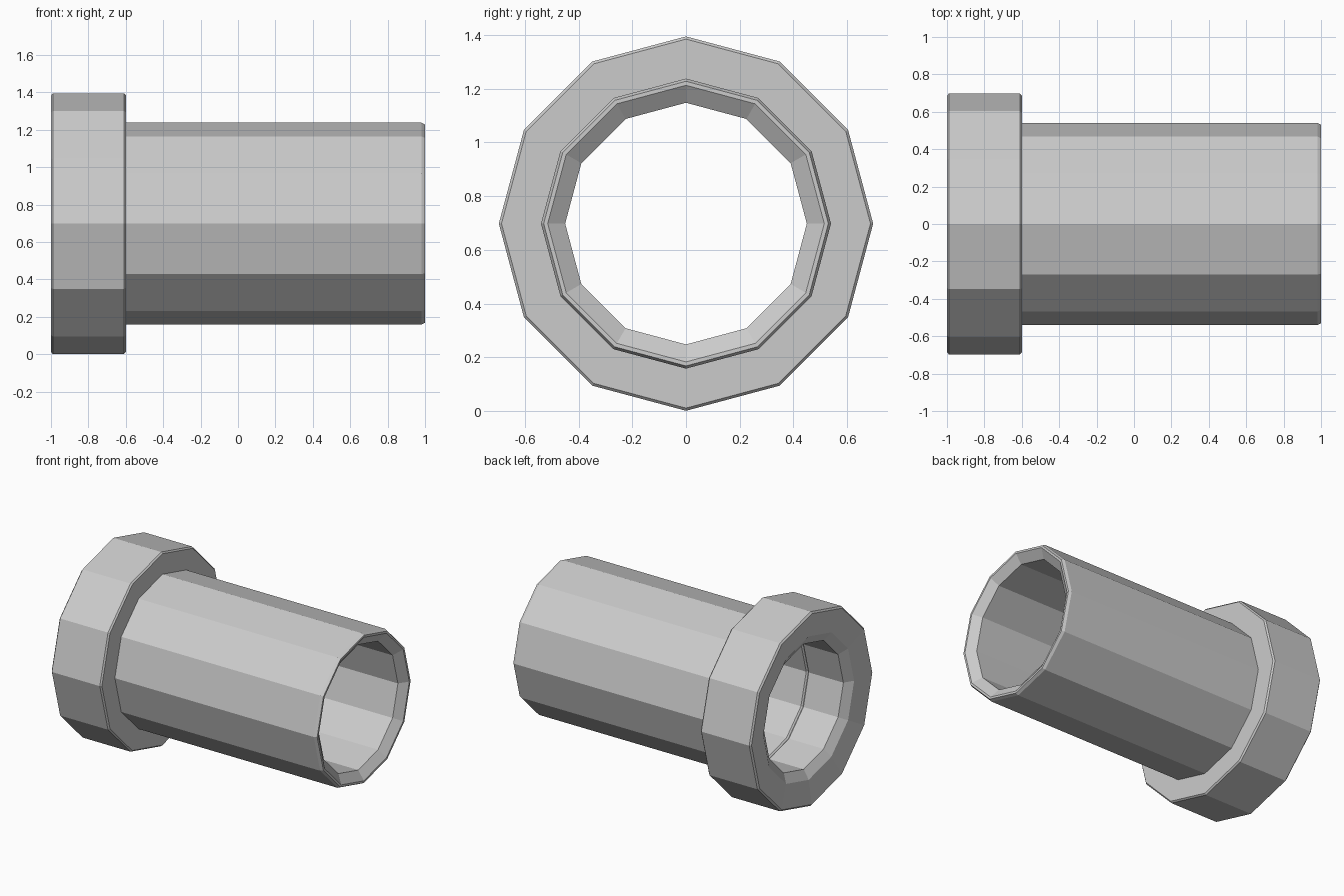
import bpy
import bmesh
from math import pi, sin, cos

if "Cube" in bpy.data.objects:
    bpy.data.objects.remove(bpy.data.objects["Cube"])

SIDES = 12
AXIS_Z = 0.698


def lathe_x(name, profile):
    """Sweep an (x, radius) profile around the lengthwise axis, flat shaded."""
    bm = bmesh.new()
    rings = []
    for x, r in profile:
        rings.append([bm.verts.new((x, r * sin(2 * pi * k / SIDES),
                                    AXIS_Z + r * cos(2 * pi * k / SIDES)))
                      for k in range(SIDES)])
    for a, b in zip(rings, rings[1:]):
        for k in range(SIDES):
            n = (k + 1) % SIDES
            bm.faces.new((a[k], b[k], b[n], a[n]))
    mesh = bpy.data.meshes.new(name)
    bm.to_mesh(mesh)
    bm.free()
    obj = bpy.data.objects.new(name, mesh)
    bpy.context.collection.objects.link(obj)
    return obj


# wide collar: bore, countersunk mouth, outer wall, inner shoulder
lathe_x("collar", [
    (-0.65, 0.46), (-0.66, 0.45), (-0.935, 0.45), (-0.975, 0.515),
    (-1.0, 0.685), (-0.99, 0.697), (-0.61, 0.697), (-0.60, 0.687),
    (-0.60, 0.54),
])

# long sleeve: outer wall, chamfered lip, bore back to the collar seam
lathe_x("sleeve", [
    (-0.60, 0.54), (0.98, 0.54), (1.0, 0.53), (1.0, 0.515),
    (0.955, 0.45), (-0.64, 0.45), (-0.65, 0.46),
])
